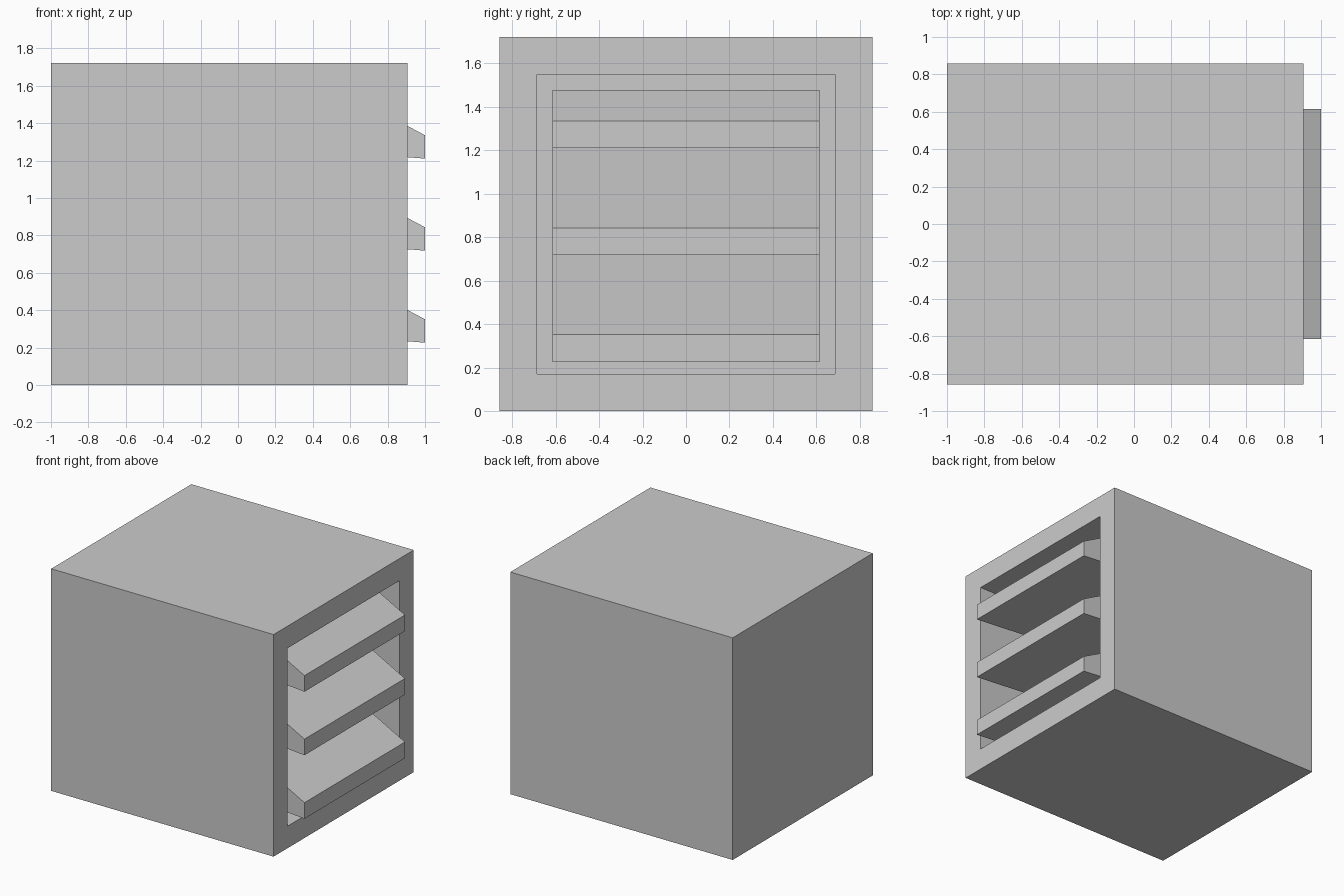
import bpy, bmesh

if "Cube" in bpy.data.objects:
    bpy.data.objects.remove(bpy.data.objects["Cube"])

FRONT, BACK, HALF_Y, HEIGHT = 0.905, -1.0, 0.857, 1.72
RIM, RECESS_X = 0.242, 0.20


def finish(bm, name):
    bmesh.ops.recalc_face_normals(bm, faces=bm.faces)
    mesh = bpy.data.meshes.new(name)
    bm.to_mesh(mesh)
    bm.free()
    obj = bpy.data.objects.new(name, mesh)
    bpy.context.collection.objects.link(obj)
    return obj


def housing():
    # Box with a deep rectangular recess sunk into its +x face
    bm = bmesh.new()
    bmesh.ops.create_cube(bm, size=1)
    bmesh.ops.scale(bm, vec=(FRONT - BACK, 2 * HALF_Y, HEIGHT), verts=bm.verts)
    bmesh.ops.translate(bm, vec=((FRONT + BACK) / 2, 0, HEIGHT / 2), verts=bm.verts)
    bm.normal_update()
    face = max(bm.faces, key=lambda f: f.normal.x)
    bmesh.ops.inset_region(bm, faces=[face], thickness=RIM)
    ext = bmesh.ops.extrude_face_region(bm, geom=[face])
    bmesh.ops.delete(bm, geom=[face], context='FACES_ONLY')
    verts = [v for v in ext["geom"] if isinstance(v, bmesh.types.BMVert)]
    bmesh.ops.translate(bm, vec=(RECESS_X - FRONT, 0, 0), verts=verts)
    finish(bm, "housing")


def louvre(name, z):
    # Tapered slat: steep top, nearly level underside, kept below the recess roof
    top, slope, roof = z + 0.125, 0.53, HEIGHT - RIM
    profile = [(1.0, z), (1.0, top)]
    end = top + slope * (1.0 - RECESS_X)
    if end > roof:
        profile += [(1.0 - (roof - top) / slope, roof), (RECESS_X, roof)]
    else:
        profile.append((RECESS_X, end))
    profile.append((RECESS_X, z + 0.08 * (1.0 - RECESS_X)))
    half = HALF_Y - RIM
    bm = bmesh.new()
    face = bm.faces.new([bm.verts.new((x, -half, h)) for x, h in profile])
    ext = bmesh.ops.extrude_face_region(bm, geom=[face])
    verts = [v for v in ext["geom"] if isinstance(v, bmesh.types.BMVert)]
    bmesh.ops.translate(bm, vec=(0, 2 * half, 0), verts=verts)
    finish(bm, name)


housing()
for i, part in enumerate(("lower", "middle", "upper")):
    louvre(part + "_louvre", 0.226 + 0.492 * i)
